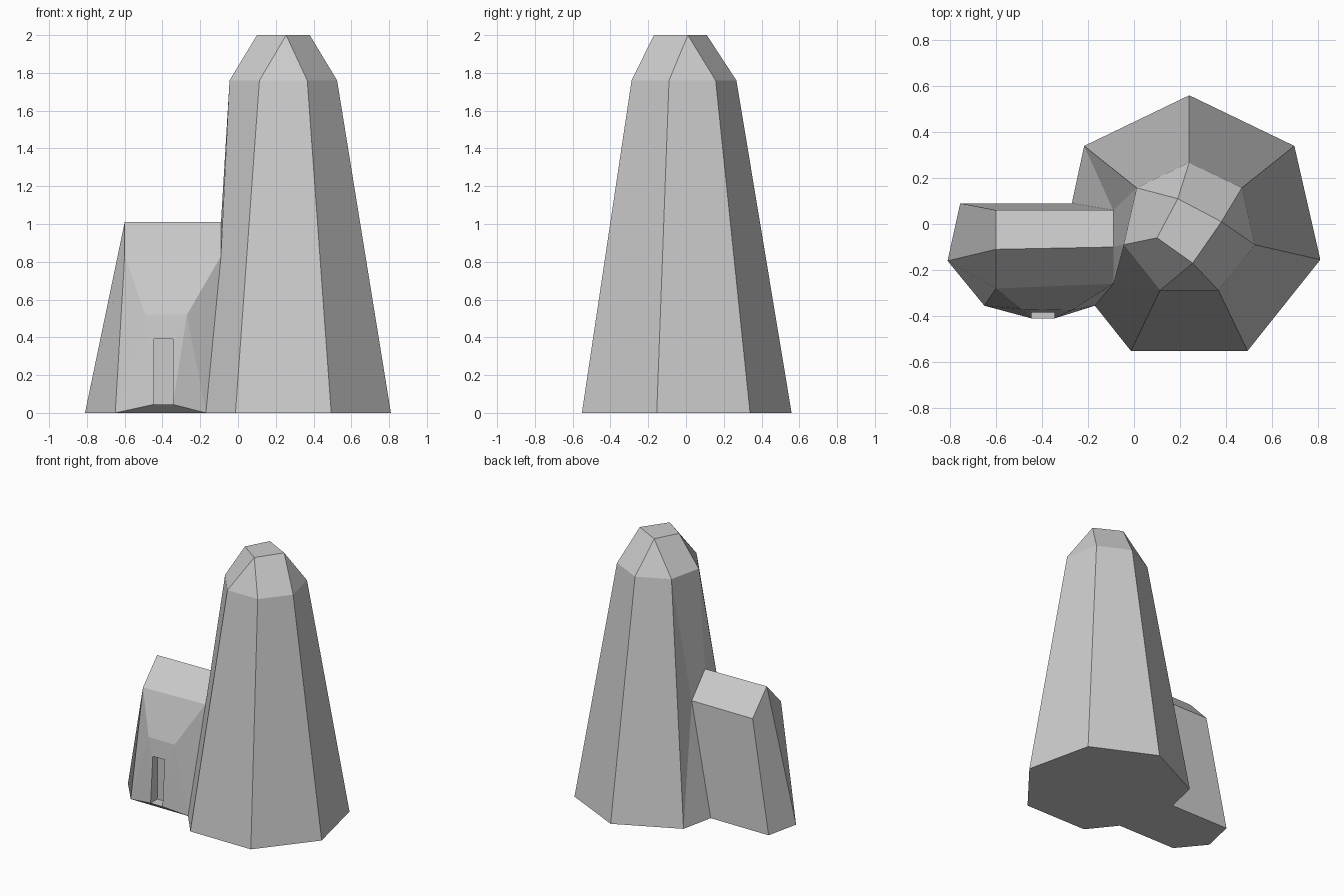
import bpy
import bmesh
from math import sin, cos, tau

cube = bpy.data.objects.get("Cube")
if cube:
    bpy.data.objects.remove(cube, do_unlink=True)

stone = bpy.data.materials.new("grey stone")
stone.use_nodes = True
stone_colour = (0.6, 0.6, 0.6, 1)
stone.diffuse_color = stone_colour
stone.node_tree.nodes["Principled BSDF"].inputs["Base Color"].default_value = stone_colour


def solid(name, faces):
    """Closed flat-faced object from polygons given as lists of points."""
    bm = bmesh.new()
    for face in faces:
        bm.faces.new([bm.verts.new(p) for p in face])
    bmesh.ops.remove_doubles(bm, verts=bm.verts, dist=0.001)
    bmesh.ops.recalc_face_normals(bm, faces=bm.faces)
    mesh = bpy.data.meshes.new(name)
    bm.to_mesh(mesh)
    bm.free()
    mesh.materials.append(stone)
    obj = bpy.data.objects.new(name, mesh)
    bpy.context.collection.objects.link(obj)
    return obj


def ring(radius, z, sides=7):
    """Seven-sided ring, clockwise from the back."""
    return [(0.24 + radius * sin(tau * i / sides),
             -0.025 + radius * cos(tau * i / sides), z) for i in range(sides)]


def strip(a, b):
    """Quads joining two equally long rows of points."""
    return [[a[i], a[i + 1], b[i + 1], b[i]] for i in range(len(a) - 1)]


# Seam shared by tower and house
back_foot, front_foot = (-0.27, 0.09, 0), (-0.17, -0.355, 0)
back_eave, ridge, front_eave = [(-0.09, y, z) for y, z in
                                ((0.06, 0.83), (-0.1, 1.01), (-0.26, 0.83))]
seam = [back_foot, back_eave, ridge, front_eave, front_foot]

# Tower: tapering walls, with the left-hand side running into the house
base, shoulder = ring(0.584, 0), ring(0.292, 1.76)
foot = [base[6]] + base[:5]
tower = strip(foot, [shoulder[6]] + shoulder[:5])
tower += [
    foot + [front_foot, back_foot],
    [base[6], back_foot, back_eave],
    [base[6], back_eave, shoulder[6]],
    [shoulder[6], back_eave, ridge, shoulder[5]],
    [shoulder[5], ridge, front_eave],
    [shoulder[5], front_eave, shoulder[4]],
    [front_eave, front_foot, base[4], shoulder[4]],
    seam,
]

# Tower cap: seven shoulder corners gathered into a four-cornered top
top = [(x, y, 2) for x, y in ((0.19, 0.11), (0.38, 0.01), (0.255, -0.17), (0.1, -0.06))]
gather = [0, 1, 1, 2, 2, 3, 0]
for i in range(7):
    j = (i + 1) % 7
    a, b = top[gather[i]], top[gather[j]]
    tower.append([shoulder[i], shoulder[j], b] + ([a] if a != b else []))
tower.append(top)
solid("tower", tower)

# House: gabled roof, faceted outer end and sloping porch
outer_foot = [(-0.755, 0.09, 0), (-0.81, -0.16, 0), (-0.65, -0.355, 0)]
outer_top = [(-0.6, 0.06, 0.83), (-0.6, -0.11, 1.01), (-0.6, -0.28, 0.83)]
porch_l, porch_r = (-0.49, -0.37, 0.52), (-0.27, -0.375, 0.52)
corner = outer_foot[2]

# Doorway corners: lower left, upper left, upper right, lower right
door = [(-0.445, -0.41, 0.045), (-0.445, -0.384, 0.39),
        (-0.345, -0.384, 0.39), (-0.345, -0.41, 0.045)]
recess = [(x, -0.33, z) for x, y, z in door]

house = strip(outer_foot, outer_top)
house += strip(outer_top, [back_eave, ridge, front_eave])
house += strip(door + door[:1], recess + recess[:1])
house += [
    recess,
    [back_foot, outer_foot[0], outer_top[0], back_eave],
    outer_foot + [front_foot, back_foot],
    [outer_top[2], front_eave, porch_r, porch_l],
    [corner, porch_l, outer_top[2]],
    [front_foot, front_eave, porch_r],
    [corner, door[0], porch_l],
    [door[0], door[1], porch_l],
    [porch_l, door[1], door[2], porch_r],
    [front_foot, porch_r, door[3]],
    [door[3], porch_r, door[2]],
    [corner, front_foot, door[3], door[0]],
    seam,
]
solid("house", house)
